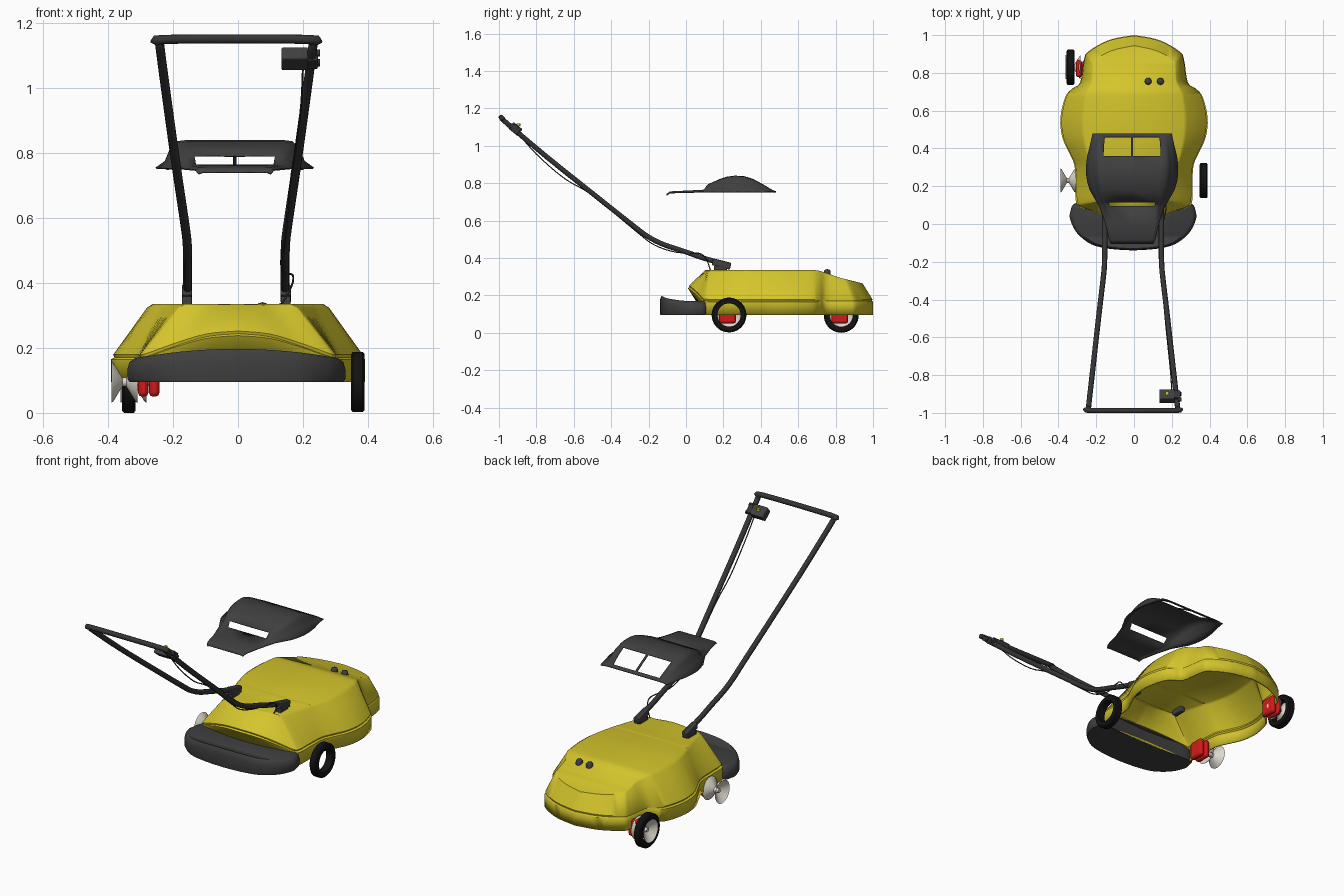
import bpy, bmesh, math
from mathutils import Vector, Matrix

if "Cube" in bpy.data.objects:
    bpy.data.objects.remove(bpy.data.objects["Cube"], do_unlink=True)


def material(name, color):
    m = bpy.data.materials.new(name)
    m.use_nodes = True
    m.diffuse_color = (*color, 1)
    m.node_tree.nodes["Principled BSDF"].inputs["Base Color"].default_value = (*color, 1)
    return m


YELLOW = material("yellow plastic", (0.66, 0.56, 0.025))
GREY = material("dark grey plastic", (0.05, 0.05, 0.05))
TUBE = material("charcoal tube", (0.035, 0.035, 0.035))
BLACK = material("black rubber", (0.006, 0.006, 0.006))
RED = material("red plastic", (0.65, 0.01, 0.01))
CREAM = material("cream plastic", (0.72, 0.69, 0.6))


def finish(name, bm, mat, angle=35, thickness=0, bevel=0):
    """Turn a bmesh into a shaded object with optional modifiers."""
    bmesh.ops.recalc_face_normals(bm, faces=bm.faces)
    mesh = bpy.data.meshes.new(name)
    bm.to_mesh(mesh)
    bm.free()
    ob = bpy.data.objects.new(name, mesh)
    bpy.context.collection.objects.link(ob)
    mesh.materials.append(mat)
    bpy.ops.object.select_all(action='DESELECT')
    ob.select_set(True)
    bpy.context.view_layer.objects.active = ob
    bpy.ops.object.shade_smooth_by_angle(angle=math.radians(angle))
    if thickness:
        mod = ob.modifiers.new("Thickness", 'SOLIDIFY')
        mod.thickness = thickness
    if bevel:
        mod = ob.modifiers.new("Bevel", 'BEVEL')
        mod.width = bevel
        mod.segments = 2
    return ob


def smooth_path(points, steps=4):
    """Catmull-Rom interpolation through tuples of any length."""
    p = [points[0]] + list(points) + [points[-1]]
    out = []
    for a, b, c, d in zip(p, p[1:], p[2:], p[3:]):
        for k in range(steps):
            t = k / steps
            out.append(tuple(
                (2*j + (l - i)*t + (2*i - 5*j + 4*l - m)*t*t + (3*j - i - 3*l + m)*t**3) / 2
                for i, j, l, m in zip(a, b, c, d)))
    return out + [tuple(points[-1])]


def loft(bm, half_rings, cap_bottom=False, offset=0):
    """Mirror half rings in x, join them, and cap the last with cross strips."""
    rings = []
    for half in half_rings:
        full = list(half) + [(-x, y, z) for x, y, z in half[-2:0:-1]]
        rings.append([bm.verts.new((x + offset, y, z)) for x, y, z in full])
    n = len(rings[0])
    for a, b in zip(rings, rings[1:]):
        for i in range(n):
            j = (i + 1) % n
            bm.faces.new((a[i], a[j], b[j], b[i]))
    top = rings[-1]
    for i in range(n // 2):
        quad = (top[i], top[i + 1], top[n - i - 1], top[-i])
        bm.faces.new(list(dict.fromkeys(quad)))
    if cap_bottom:
        bm.faces.new(rings[0])


# Deck: skirt x, y, seam height, then top edge x, y, z, from back to front
deck = smooth_path([
    (0, 1.0, .165, 0, .935, .265), (.13, .975, .165, .11, .91, .272),
    (.24, .915, .165, .205, .86, .285), (.265, .87, .165, .215, .82, .295),
    (.285, .75, .165, .22, .755, .318), (.33, .715, .165, .24, .71, .332),
    (.365, .67, .165, .252, .67, .335), (.39, .56, .165, .262, .56, .335),
    (.38, .46, .165, .258, .46, .335), (.345, .38, .165, .24, .37, .335),
    (.315, .31, .165, .22, .3, .335), (.31, .21, .165, .19, .21, .335),
    (.308, .12, .165, .168, .135, .335), (.285, .09, .17, .155, .125, .335),
    (.2, .06, .2, .1, .122, .335), (.1, .025, .229, .05, .12, .335),
    (0, .01, .238, 0, .118, .335)])
bottom = [(x, max(y, .1), .095) for x, y, *_ in deck]
seam = [(x, y, z) for x, y, z, *_ in deck]
groove = [(x + .08*(u - x), y + .08*(v - y), z + .006) for x, y, z, u, v, w in deck]
lip = [(x + .05*(u - x), y + .05*(v - y), z + .014) for x, y, z, u, v, w in deck]
edge = [(u, v, w) for *_, u, v, w in deck]
shoulder = [tuple(Vector(a).lerp(Vector(b), .85) + Vector((0, 0, .012)))
            for a, b in zip(lip, edge)]
bm = bmesh.new()
loft(bm, [bottom, seam, groove, lip, shoulder, edge])
finish("deck_shell", bm, YELLOW, 42, thickness=.008)

# Front deflector
outline = smooth_path([(0, -.14), (.12, -.132), (.22, -.108), (.295, -.05), (.33, .015),
                       (.333, .06), (.3, .112), (.15, .105), (0, .1)])
rings = []
for scale, base, drop in ((.98, 1, 0), (1, 1, -.01), (1, 0, .035), (.98, 0, .012), (.93, 0, 0)):
    rings.append([(x*scale, y*scale, .095 - drop if base
                   else .197 - .028*(x/.333)**2 - drop) for x, y in outline])
bm = bmesh.new()
loft(bm, rings, cap_bottom=True, offset=-.005)
finish("front_deflector", bm, GREY, 50)

# Raised cover: y, top half width, rim half width, top z, rim z
stations = [
    (-.105, .1, .112, .742, .738), (-.085, .108, .122, .756, .75), (0, .125, .142, .76, .752),
    (.095, .142, .175, .765, .755), (.115, .148, .188, .793, .755), (.18, .165, .225, .822, .755),
    (.22, .172, .237, .835, .755), (.26, .177, .244, .84, .755), (.31, .18, .244, .838, .755),
    (.36, .18, .238, .822, .755), (.41, .178, .225, .795, .755), (.46, .172, .214, .765, .755),
    (.48, .17, .21, .757, .753)]
bm = bmesh.new()
rows = []
for y, top, rim, zt, zr in stations:
    h = zt - zr
    side = [(rim, zr), (top + (rim - top)*.55, zr + h*.25), (top + (rim - top)*.3, zr + h*.72),
            (top, zr + h*.96), (top*.84, zt), (.006, zt)]
    section = side + [(-x, z) for x, z in reversed(side)]
    rows.append([bm.verts.new((x - .01, y, z)) for x, z in section])
for r, (a, b) in enumerate(zip(rows, rows[1:])):
    for c in range(len(a) - 1):
        front_slot = r == 3 and c in (4, 5, 6)
        rear_window = r in (9, 10) and c in (4, 6)
        if not (front_slot or rear_window):
            bm.faces.new((a[c], a[c + 1], b[c + 1], b[c]))
finish("raised_cover", bm, GREY, 50, thickness=.005)


def tube(name, points, radius, mat, steps=4):
    curve = bpy.data.curves.new(name, 'CURVE')
    curve.dimensions = '3D'
    curve.bevel_depth = radius
    curve.bevel_resolution = 3
    curve.use_fill_caps = True
    pts = smooth_path(points, steps)
    spline = curve.splines.new('POLY')
    spline.points.add(len(pts) - 1)
    for sp, p in zip(spline.points, pts):
        sp.co = (*p, 1)
    curve.materials.append(mat)
    ob = bpy.data.objects.new(name, curve)
    bpy.context.collection.objects.link(ob)


def box(name, center, size, mat, tilt=0, bevel=.005):
    bm = bmesh.new()
    bmesh.ops.create_cube(bm, size=1)
    bm.transform(Matrix.Translation(center) @ Matrix.Rotation(tilt, 4, 'X')
                 @ Matrix.Diagonal((*size, 1)))
    return finish(name, bm, mat, 30, bevel=bevel)


# Push handle
leg = [(.15, .235, .362), (.15, .1, .397), (.15, 0, .432), (.15, -.12, .472), (.151, -.2, .512),
       (.156, -.27, .563), (.183, -.5, .745), (.211, -.75, .945), (.234, -.955, 1.118),
       (.234, -.978, 1.14), (.215, -.987, 1.15)]
path = leg + [(-x, y, z) for x, y, z in reversed(leg)]
tube("push_handle", [(x - .005, y, z) for x, y, z in path], .014, TUBE)

# Handle mounts
for side, x in (("left", .147), ("right", -.157)):
    box(side + "_handle_sleeve", (x, .19, .367), (.032, .1, .036), GREY, -.25)
    box(side + "_handle_mount", (x, .185, .33), (.03, .07, .06), GREY)

# Switch box, clamp and cable
slope = math.atan2(-.8, 1)
box("switch_box", (.175, -.912, 1.09), (.082, .062, .045), GREY, slope)
box("switch_clamp", (.228, -.912, 1.088), (.036, .05, .04), TUBE, slope)


def lathe(name, profile, center, mat, axis='X', segments=32, closed=False, angle=35):
    """Spin (along, radius) points around an axis."""
    bm = bmesh.new()
    verts = [bm.verts.new((a, r, 0)) for a, r in profile]
    edges = [bm.edges.new(p) for p in zip(verts, verts[1:])]
    if closed:
        edges.append(bm.edges.new((verts[-1], verts[0])))
    bmesh.ops.spin(bm, geom=verts + edges, axis=(1, 0, 0), cent=(0, 0, 0),
                   angle=math.tau, steps=segments, use_duplicate=False)
    bmesh.ops.remove_doubles(bm, verts=bm.verts, dist=.0002)
    if axis == 'Z':
        bm.transform(Matrix.Rotation(-math.pi/2, 4, 'Y'))
    bm.transform(Matrix.Translation(center))
    return finish(name, bm, mat, angle)


for name, x, z in (("upper", .242, 1.108), ("lower", .242, 1.078)):
    lathe(name + "_clamp_bolt", [(-.01, 0), (-.01, .011), (.01, .011), (.01, 0)],
          (x, -.912 - (z - 1.09), z), TUBE, segments=12)
button = [(0, 0), (0, .01), (.012, .01), (.014, 0)]
lathe("switch_button", button, (.175, -.896, 1.106), YELLOW, 'Z', 12)
tube("switch_cable", [(.2, -.9, 1.07), (.195, -.8, .955), (.18, -.65, .825), (.165, -.5, .735),
                      (.145, -.27, .545), (.133, -.17, .47), (.14, -.05, .43), (.168, .07, .425),
                      (.165, .11, .39), (.135, .13, .335)], .003, TUBE)

# Deck knobs
dome = [(-.015, .019), (.004, .018), (.012, .013), (.016, 0)]
for i, x in enumerate((.075, .14)):
    lathe("deck_knob_%d" % (i + 1), dome, (x, .755, .325), GREY, 'Z', 16, angle=60)

# Tyres, hubs and axle brackets
tyre = [(-.021, .062), (-.021, .086), (-.015, .093), (.015, .093), (.021, .086), (.021, .062)]
lathe("left_front_tyre", tyre, (.369, .23, .095), BLACK, segments=40, closed=True)
lathe("right_rear_tyre", tyre, (-.336, .83, .093), BLACK, segments=40, closed=True)
hub = [(-.04, .064), (-.034, .06), (-.006, .014), (.006, .014), (.034, .06), (.04, .064)]
for name, x, y in (("front", -.35, .23), ("rear", -.322, .83)):
    lathe(name + "_wheel_hub", hub, (x, y, .095), CREAM)
    lathe(name + "_axle", [(-.05, 0), (-.05, .012), (.05, .012), (.05, 0)],
          (x + .03, y, .095), CREAM, segments=12)
    for part, bx in (("inner", -.258), ("outer", -.292)):
        box(name + "_axle_bracket_" + part, (bx, y - .008, .1), (.032, .09, .1), RED, bevel=.012)
